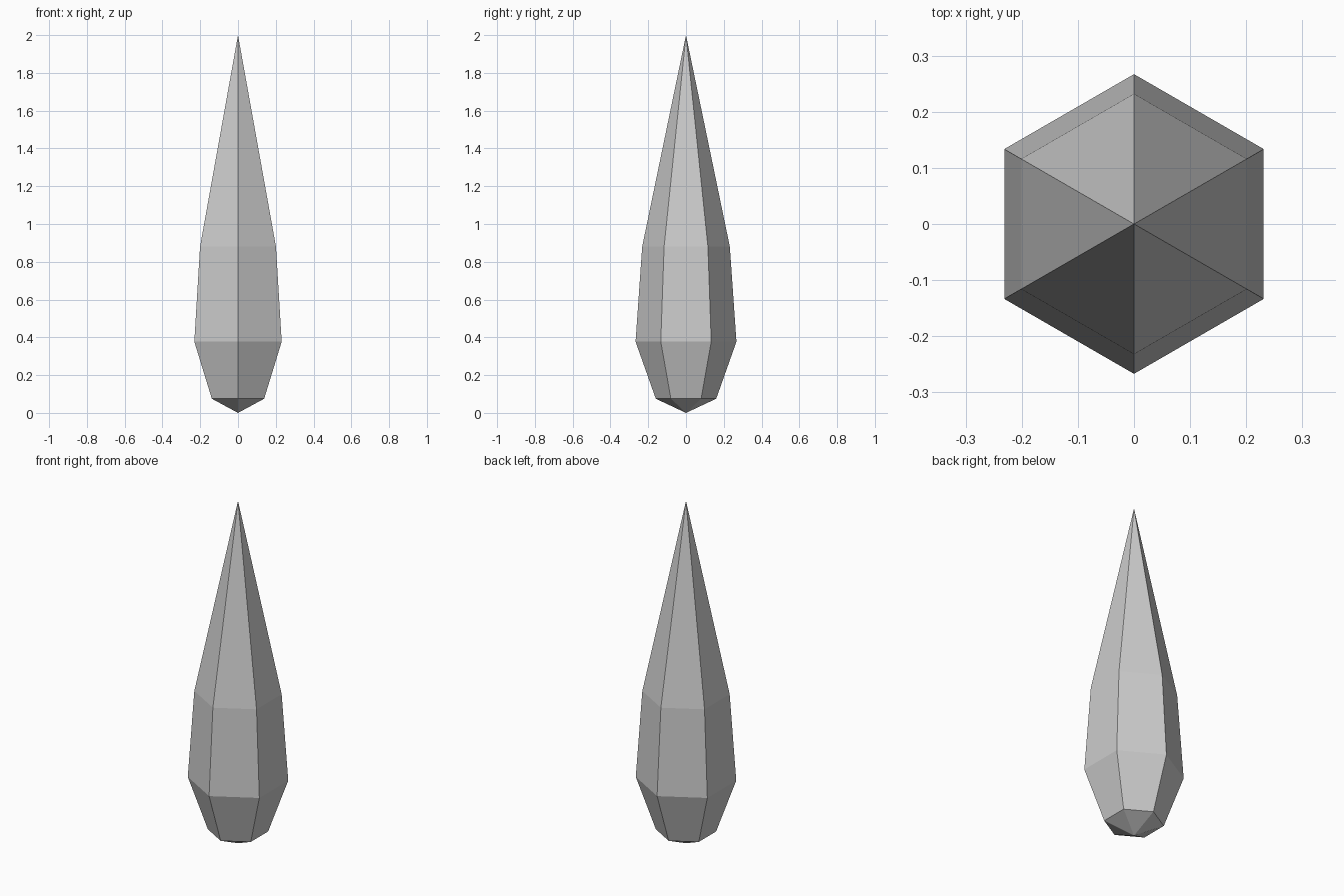
import bpy
import bmesh
import math

if "Cube" in bpy.data.objects:
    bpy.data.objects.remove(bpy.data.objects["Cube"])

SIDES = 6
# (radius, height) of each hexagonal ring, bottom to top
RINGS = [(0.16, 0.075), (0.267, 0.377), (0.232, 0.88)]
BOTTOM_Z, TIP_Z = 0.0, 2.0

grey = bpy.data.materials.new("light_grey")
grey.diffuse_color = (0.6, 0.6, 0.6, 1)
grey.use_nodes = True
grey.node_tree.nodes["Principled BSDF"].inputs["Base Color"].default_value = grey.diffuse_color

bm = bmesh.new()

# Rings, with corners on the y axis
rings = []
for r, z in RINGS:
    angles = [math.pi / 2 + i * math.tau / SIDES for i in range(SIDES)]
    rings.append([bm.verts.new((r * math.cos(a), r * math.sin(a), z)) for a in angles])
bottom = bm.verts.new((0, 0, BOTTOM_Z))
tip = bm.verts.new((0, 0, TIP_Z))

# Flat facets: blunt base, side bands and long point
for i in range(SIDES):
    j = (i + 1) % SIDES
    bm.faces.new((bottom, rings[0][j], rings[0][i]))
    for low, high in zip(rings, rings[1:]):
        bm.faces.new((low[i], low[j], high[j], high[i]))
    bm.faces.new((rings[-1][i], rings[-1][j], tip))
bmesh.ops.recalc_face_normals(bm, faces=bm.faces)

mesh = bpy.data.meshes.new("crystal_spike")
bm.to_mesh(mesh)
bm.free()
mesh.materials.append(grey)
bpy.context.collection.objects.link(bpy.data.objects.new("crystal_spike", mesh))
